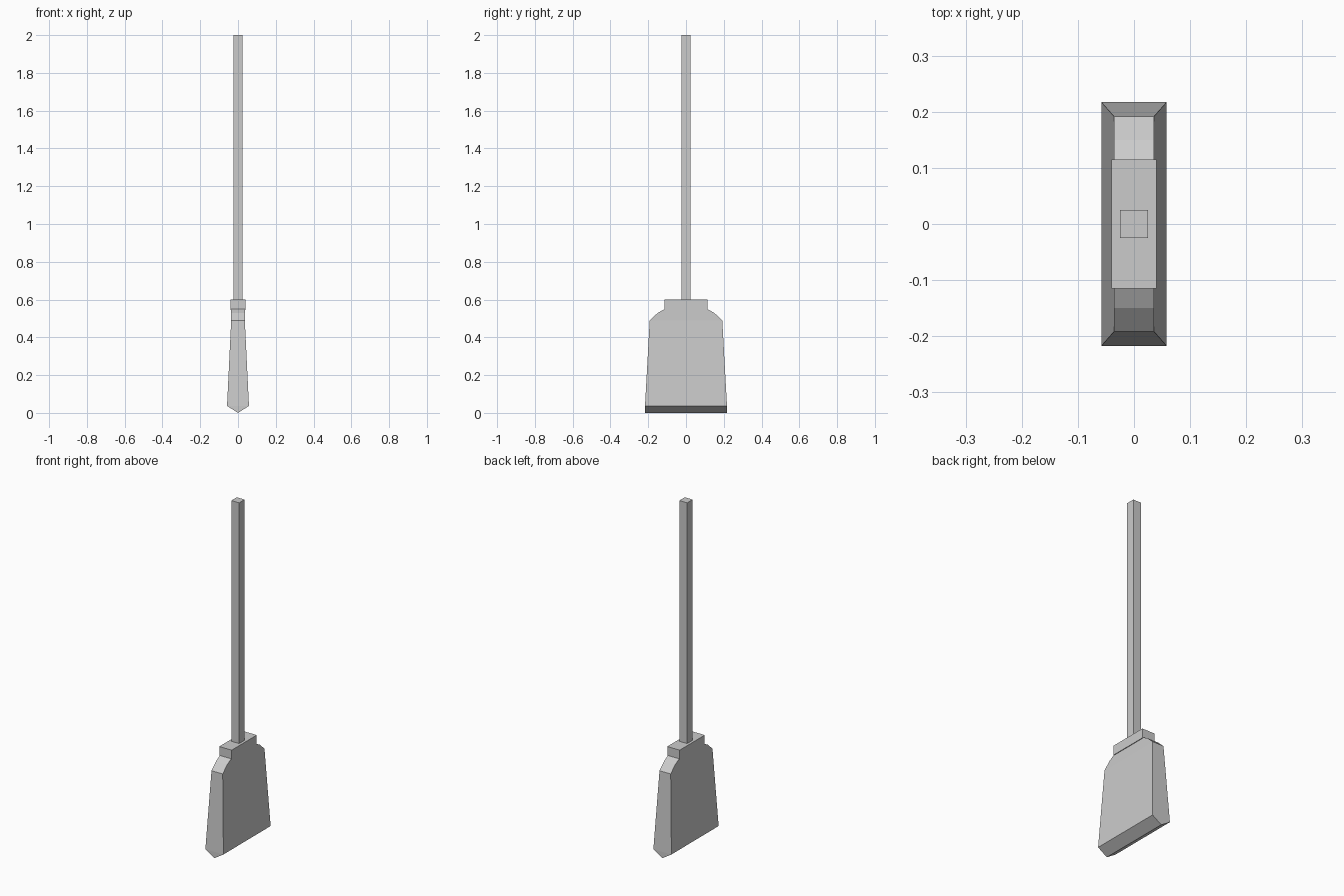
import bpy, bmesh

if "Cube" in bpy.data.objects:
    bpy.data.objects.remove(bpy.data.objects["Cube"])


def box(name, hx, hy, z0, z1):
    """Box centred on the z axis with half sizes hx, hy."""
    bpy.ops.mesh.primitive_cube_add(size=1, location=(0, 0, (z0 + z1) / 2))
    ob = bpy.context.object
    ob.name = name
    ob.scale = (2 * hx, 2 * hy, z1 - z0)
    bpy.ops.object.transform_apply(location=True, scale=True)
    return ob


# Square handle and the binding collar
box("handle", 0.025, 0.025, 0.59, 2.0)
box("collar", 0.04, 0.115, 0.545, 0.60)

# Bristle head: stacked sections (half x, half y, z), the first is the bottom ridge
sections = [(0.0, 0.217, 0.0), (0.058, 0.217, 0.037), (0.036, 0.192, 0.49),
            (0.036, 0.15, 0.529), (0.036, 0.113, 0.55)]
bm = bmesh.new()
rings = [[bm.verts.new((sx * hx, sy * hy, z))
          for sx, sy in ((-1, -1), (1, -1), (1, 1), (-1, 1))]
         for hx, hy, z in sections]
for a, b in zip(rings, rings[1:]):
    for i in range(4):
        j = (i + 1) % 4
        bm.faces.new((a[i], a[j], b[j], b[i]))
bm.faces.new(rings[-1])
bmesh.ops.remove_doubles(bm, verts=bm.verts[:], dist=0.0001)
bmesh.ops.recalc_face_normals(bm, faces=bm.faces[:])
mesh = bpy.data.meshes.new("bristle_head")
bm.to_mesh(mesh)
bm.free()
bpy.context.collection.objects.link(bpy.data.objects.new("bristle_head", mesh))
